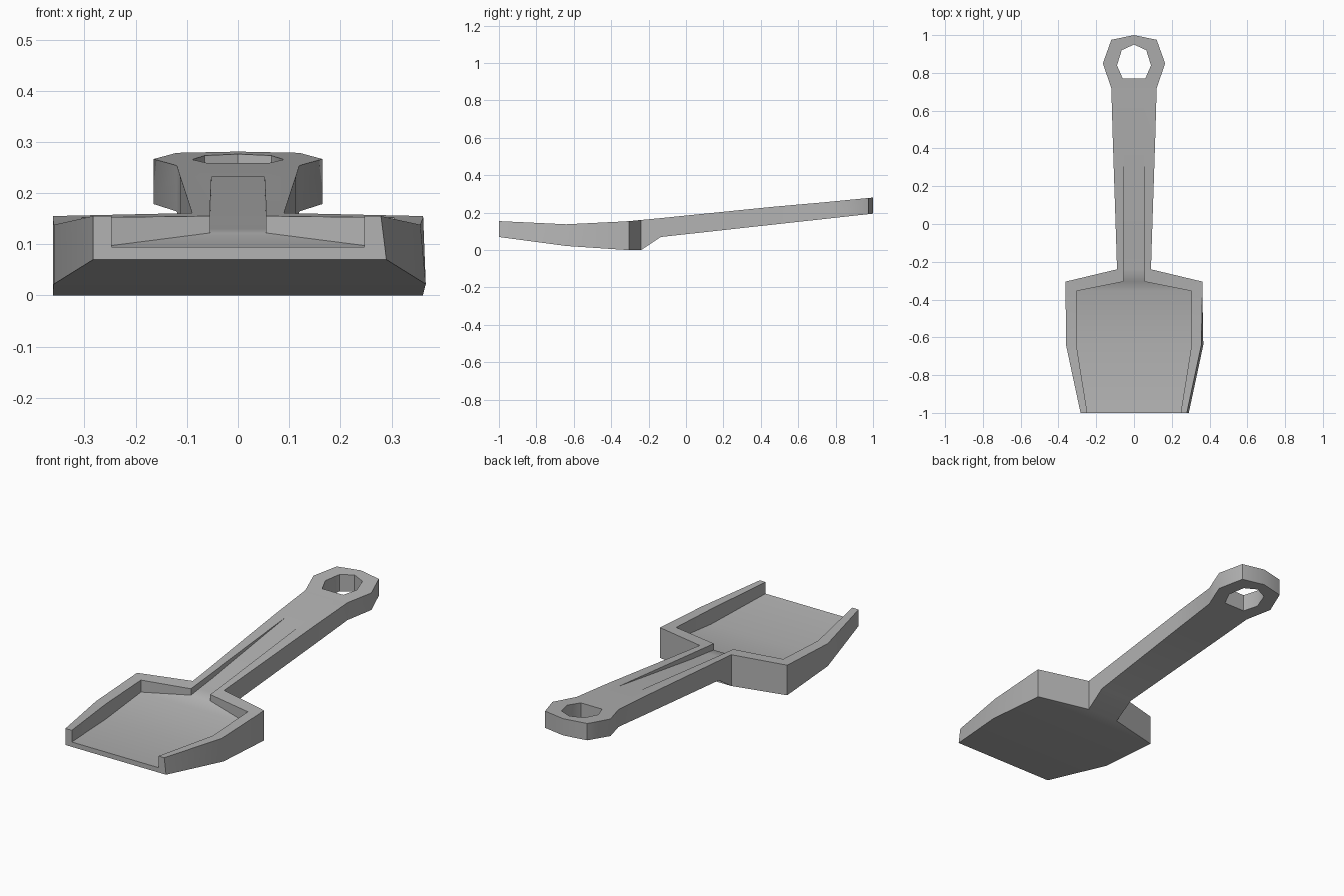
import bpy
import bmesh
import math

cube = bpy.data.objects.get("Cube")
if cube:
    bpy.data.objects.remove(cube, do_unlink=True)

grey = bpy.data.materials.new("plain grey")
grey.use_nodes = True
colour = (0.45, 0.45, 0.45, 1)
grey.diffuse_color = colour
grey.node_tree.nodes["Principled BSDF"].inputs["Base Color"].default_value = colour


def handle_top(y):
    return 0.184 + 0.097 * y


def handle_bottom(y):
    return 0.085 + 0.11 * y


# Stations along the shovel: y, outer half width, inner half width, bottom, rim, floor
stations = [
    (-1.0, 0.283, 0.247, 0.07, 0.155, 0.095),
    (-0.64, 0.36, 0.305, 0.022, 0.138, 0.06),
    (-0.355, 0.362, 0.305, 0.003, 0.152, 0.09),
    (-0.305, 0.362, 0.055, 0.0, 0.155, 0.122),
    (-0.24, 0.09, 0.055, 0.0, 0.161, 0.13),
    (-0.135, 0.093, 0.055, 0.07, 0.171, 0.142),
    (0.47, 0.113, 0.052, handle_bottom(0.47), 0.232, 0.232),
    (0.72, 0.12, 0.052, handle_bottom(0.72), handle_top(0.72), handle_top(0.72)),
]

bm = bmesh.new()

# Scoop and grooved handle, lofted through the stations
sections = []
for y, w, i, low, rim, floor in stations:
    flare = 0.007 if y < -0.5 else 0
    profile = [(-w, low), (w + flare, low), (w - flare / 2, rim), (i, rim),
               (i, floor), (-i, floor), (-i, rim), (-w, rim)]
    sections.append([bm.verts.new((x, y, z)) for x, z in profile])
for a, b in zip(sections, sections[1:]):
    for k in range(8):
        n = (k + 1) % 8
        bm.faces.new((a[k], a[n], b[n], b[k]))
bm.faces.new(sections[0])

# Hanging ring at the handle end: outer and hole outlines, right half then mirrored
half = [((0.12, 0.72), (0.06, 0.77)), ((0.165, 0.85), (0.09, 0.84)),
        ((0.12, 0.975), (0.065, 0.92)), ((0, 1.0), (0, 0.95))]
pairs = half + [((-o[0], o[1]), (-h[0], h[1])) for o, h in reversed(half[:-1])]
ring = []
for outer, hole in pairs:
    ring.append([bm.verts.new((x, y, level(y)))
                 for (x, y), level in ((outer, handle_bottom), (outer, handle_top),
                                       (hole, handle_top), (hole, handle_bottom))])
for j, a in enumerate(ring):
    b = ring[(j + 1) % len(ring)]
    for k in range(4):
        # the handle joins the ring where its outer wall is left open
        if k == 0 and j == len(ring) - 1:
            continue
        n = (k + 1) % 4
        bm.faces.new((a[k], a[n], b[n], b[k]))

bmesh.ops.remove_doubles(bm, verts=bm.verts, dist=0.0005)
bmesh.ops.recalc_face_normals(bm, faces=bm.faces)

mesh = bpy.data.meshes.new("shovel")
bm.to_mesh(mesh)
bm.free()
mesh.materials.append(grey)
shovel = bpy.data.objects.new("shovel", mesh)
bpy.context.collection.objects.link(shovel)

bpy.ops.object.select_all(action="DESELECT")
shovel.select_set(True)
bpy.context.view_layer.objects.active = shovel
bpy.ops.object.shade_smooth_by_angle(angle=math.radians(42))
